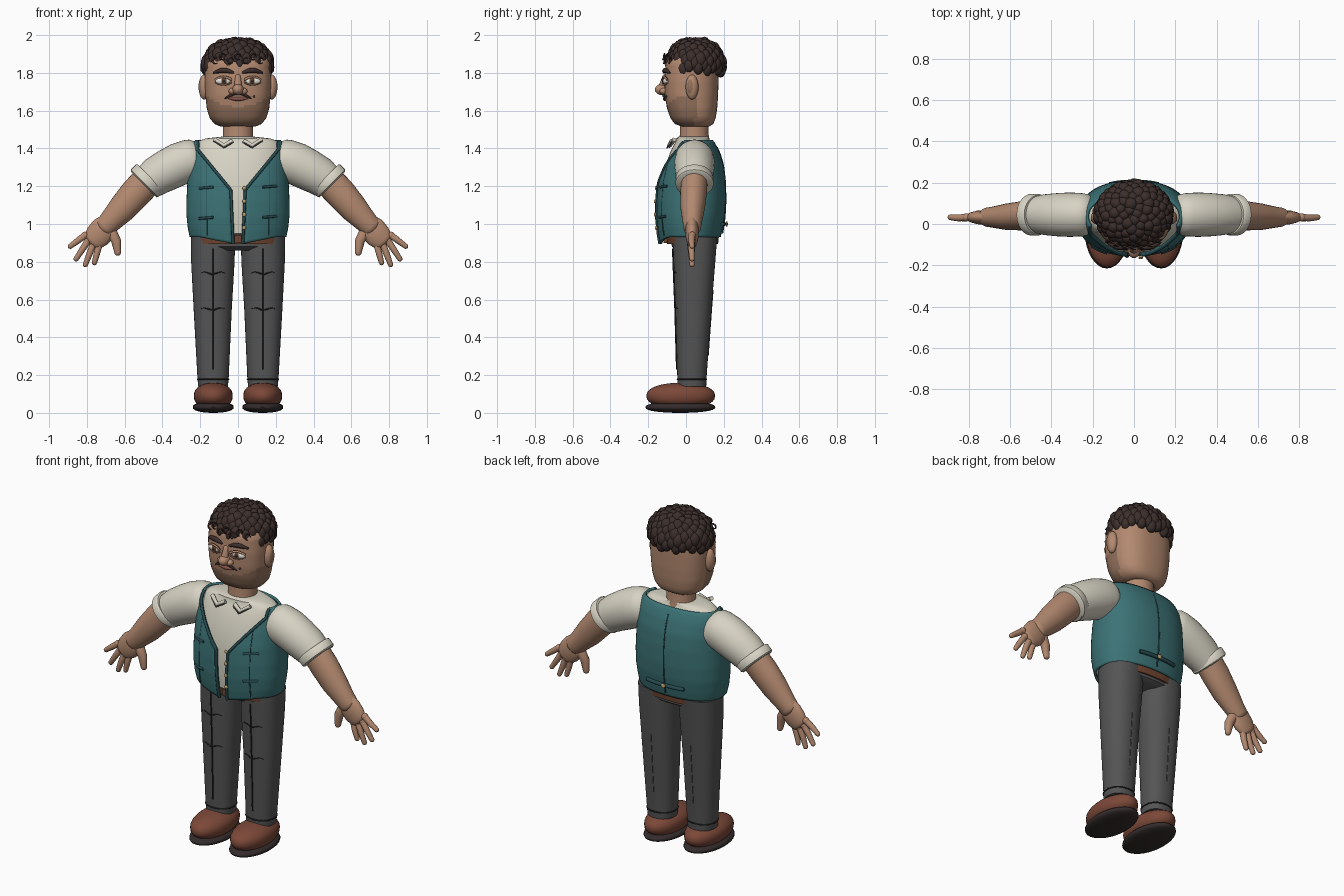
import bpy, bmesh, math, random
from mathutils import Vector

if "Cube" in bpy.data.objects:
    bpy.data.objects.remove(bpy.data.objects["Cube"])

random.seed(4)
COL = dict(skin=(.45, .25, .16), stubble=(.30, .17, .11), hair=(.045, .028, .024), cream=(.68, .65, .55),
           teal=(.045, .17, .18), dark_teal=(.02, .07, .08), grey=(.09, .09, .09), black=(.02, .02, .02),
           shoe=(.20, .065, .04), sole=(.035, .025, .025), belt=(.16, .06, .03), gold=(.5, .36, .16),
           white=(.8, .78, .72), iris=(.16, .07, .03), lip=(.25, .09, .07))
MAT = {}
for k, c in COL.items():
    MAT[k] = bpy.data.materials.new(k)
    MAT[k].diffuse_color = (*c, 1)


def finish(name, bm, mat, angle=45):
    bmesh.ops.recalc_face_normals(bm, faces=bm.faces[:])
    me = bpy.data.meshes.new(name)
    bm.to_mesh(me)
    bm.free()
    for p in me.polygons:
        p.use_smooth = True
    me.set_sharp_from_angle(angle=math.radians(angle))
    me.materials.append(MAT[mat])
    ob = bpy.data.objects.new(name, me)
    bpy.context.collection.objects.link(ob)
    return ob


def skin_rings(name, rings, mat, closed=True, cap=True, angle=45):
    bm = bmesh.new()
    vs = [[bm.verts.new(p) for p in r] for r in rings]
    n = len(vs[0])
    for a, b in zip(vs, vs[1:]):
        for i in range(n if closed else n - 1):
            j = (i + 1) % n
            bm.faces.new((a[i], a[j], b[j], b[i]))
    if cap:
        bm.faces.new(vs[0])
        bm.faces.new(vs[-1])
    return finish(name, bm, mat, angle)


# sections are (z, centre x, half width, front y, back y)
def at(secs, z):
    if z <= secs[0][0]:
        return secs[0]
    for a, b in zip(secs, secs[1:]):
        if z <= b[0]:
            t = (z - a[0]) / (b[0] - a[0])
            return [u + (v - u) * t for u, v in zip(a, b)]
    return secs[-1]


def spt(s, a, n):
    f = lambda v: math.copysign(abs(v) ** (2 / n), v)
    return Vector((s[1] + s[2] * f(math.sin(a)), (s[3] + s[4]) / 2 - (s[4] - s[3]) / 2 * f(math.cos(a)), s[0]))


def body(name, secs, mat, n=2.3, N=48, **kw):
    return skin_rings(name, [[spt(s, 2 * math.pi * i / N, n) for i in range(N)] for s in secs], mat, **kw)


def on(secs, x, z, n=2.3, out=0.0, back=False):
    s = at(secs, z)
    h = (s[4] - s[3]) / 2 * max(0, 1 - min(1, abs((x - s[1]) / s[2])) ** n) ** (1 / n) + out
    return Vector((x, (s[3] + s[4]) / 2 + (h if back else -h), z))


def tube(name, pts, mat, N=24, flat=1.0, ends=(1, 1)):
    """Tapered limb with domed ends; pts are (x, y, z, radius)."""
    P = [Vector(p[:3]) for p in pts]
    T = [(P[min(i + 1, len(P) - 1)] - P[max(i - 1, 0)]).normalized() for i in range(len(P))]
    rs = [(P[i], T[i], pts[i][3]) for i in range(len(P))]
    dome = [math.radians(d) for d in (80, 60, 40, 20)]
    r0, r1 = pts[0][3], pts[-1][3]
    if ends[0]:
        rs = [(P[0] - T[0] * r0 * math.sin(d) * ends[0], T[0], r0 * math.cos(d)) for d in dome] + rs
    if ends[1]:
        rs += [(P[-1] + T[-1] * r1 * math.sin(d) * ends[1], T[-1], r1 * math.cos(d)) for d in dome[::-1]]
    Y, rings = Vector((0, 1, 0)), []
    for c, t, r in rs:
        u = t.cross(Y).normalized()
        rings.append([c + u * r * math.cos(2 * math.pi * i / N) + Y * r * flat * math.sin(2 * math.pi * i / N) for i in range(N)])
    return skin_rings(name, rings, mat)


def ball(name, c, r, mat, seg=24, p=1.0):
    bm = bmesh.new()
    bmesh.ops.create_uvsphere(bm, u_segments=seg, v_segments=seg // 2, radius=1)
    for v in bm.verts:
        z = math.copysign(abs(v.co.z) ** p, v.co.z)
        v.co = Vector((c[0] + v.co.x * r[0], c[1] + v.co.y * r[1], c[2] + z * r[2]))
    return finish(name, bm, mat)


def stroke(name, pts, r, mat, taper=False, cyclic=False):
    cu = bpy.data.curves.new(name, 'CURVE')
    cu.dimensions, cu.bevel_depth, cu.bevel_resolution, cu.use_fill_caps = '3D', r, 2, True
    sp = cu.splines.new('POLY')
    sp.points.add(len(pts) - 1)
    sp.use_cyclic_u = cyclic
    for i, p in enumerate(pts):
        sp.points[i].co = (*p, 1)
        sp.points[i].radius = (.35 + .65 * math.sin(math.pi * i / (len(pts) - 1))) if taper else 1
    cu.materials.append(MAT[mat])
    ob = bpy.data.objects.new(name, cu)
    bpy.context.collection.objects.link(ob)
    return ob


# head with stubble on the jaw
HEAD = [(1.515, 0, .09, -.02, .12), (1.53, 0, .125, -.06, .145), (1.56, 0, .15, -.082, .157), (1.61, 0, .165, -.10, .165),
        (1.68, 0, .173, -.113, .17), (1.76, 0, .177, -.115, .172), (1.85, 0, .175, -.108, .172), (1.91, 0, .15, -.08, .15), (1.95, 0, .09, -.03, .10)]
zs = [1.515 + .0145 * i for i in range(31)]
head = body("head", [[z] + list(at(HEAD, z))[1:] for z in zs], "skin", n=2.5)
head.data.materials.append(MAT["stubble"])
for p in head.data.polygons:
    c = p.center
    if c.y < .05 and c.z < 1.62 + .06 * min(1, abs(c.x) / .17) ** 2:
        p.material_index = 1
body("neck", [(1.42, 0, .085, -.04, .13), (1.47, 0, .08, -.033, .12), (1.56, 0, .08, -.033, .12)], "skin", n=2)
face = lambda x, z, out=0.0: on(HEAD, x, z, 2.5, out)

# face features
ball("nose", (0, -.125, 1.712), (.03, .04, .03), "skin")
tube("nose_bridge", [(0, -.112, 1.78, .014), (0, -.128, 1.72, .022)], "skin", 16)
stroke("mouth", [face(-.055 + .011 * i, 1.668 - .006 * math.sin(math.pi * i / 10), .002) for i in range(11)], .011, "lip", True)
ball("mole", face(.085, 1.675), (.006, .006, .006), "hair", 12)
for s, side in ((-1, "right"), (1, "left")):
    ball(side + "_nostril", (s * .03, -.118, 1.703), (.02, .022, .018), "skin", 16)
    ball(side + "_eye", face(s * .077, 1.757, -.004), (.043, .018, .021), "white")
    e = face(s * .075, 1.757, .008)
    ball(side + "_iris", e, (.017, .008, .018), "iris", 16)
    ball(side + "_pupil", e + Vector((0, -.005, 0)), (.008, .005, .009), "black", 12)
    for nm, z, h, r, m in (("upper_lid", 1.763, .016, .006, "skin"), ("lash", 1.768, .014, .003, "hair"), ("lower_lid", 1.75, -.014, .004, "skin")):
        stroke(side + "_" + nm, [face(s * (.033 + .011 * i), z + h * math.sin(math.pi * i / 8), .010) for i in range(9)], r, m)
    stroke(side + "_brow", [face(s * (.022 + .012 * i), 1.80 + .013 * math.sin(math.pi * i / 9), .006) for i in range(10)], .014, "hair", True)
    stroke(side + "_moustache", [face(s * (.006 + .008 * i), 1.688 - .0004 * i * i, .008) for i in range(9)], .007, "hair", True)
    ball(side + "_ear", (s * .18, .032, 1.725), (.028, .034, .066), "skin")
    ball(side + "_inner_ear", (s * .197, .026, 1.727), (.012, .019, .042), "stubble", 16)

# hair: a cap covered in curls
hc, hr = Vector((0, .05, 1.835)), (.166, .137, .125)
body("hair_cap", [(1.835 + .14 * math.sin(a), 0, .168 * math.cos(a), .05 - .14 * math.cos(a), .05 + .14 * math.cos(a))
                  for a in [i * math.pi / 22 for i in range(11)]], "hair", n=2)
bm = bmesh.new()
for i in range(210):
    u = 1 - 2 * (i + .5) / 210
    a = i * 2.39996
    q = math.sqrt(1 - u * u)
    d = Vector((q * math.cos(a), q * math.sin(a), u))
    c = hc + Vector((d.x * hr[0], d.y * hr[1], d.z * hr[2]))
    if c.z < (1.85 if d.y < -.55 else 1.815):
        continue
    k = random.uniform(.027, .036)
    new = bmesh.ops.create_icosphere(bm, subdivisions=2, radius=1)["verts"]
    for v in new:
        v.co = c + Vector((v.co.x * k, v.co.y * k, v.co.z * (k + .012 * q)))
finish("hair_curls", bm, "hair", 60)
for i in range(7):
    x = -.12 + .04 * i
    stroke("forehead_curl", [(x + .016 * math.cos(t), -.108 + .05 * (abs(x) / .15) ** 2 - .003 * t, 1.865 + .02 * (i % 2) + .016 * math.sin(t))
                             for t in [j * .6 for j in range(10)]], .005, "hair", True)

# shirt
VEST = [(.89, 0, .25, -.132, .178), (.95, 0, .26, -.142, .188), (1.03, 0, .267, -.15, .2), (1.12, 0, .267, -.15, .205), (1.22, 0, .262, -.143, .203),
        (1.31, 0, .256, -.122, .193), (1.38, 0, .248, -.098, .172), (1.42, 0, .237, -.078, .152), (1.44, 0, .222, -.066, .138)]
body("shirt", [(s[0], 0, s[2] - .014, s[3] + .014, s[4] - .014) for s in VEST[1:]]
     + [(1.453, 0, .17, -.052, .12), (1.462, 0, .09, -.04, .12)], "cream")
for s in (-1, 1):
    stroke("collar_point", [(s * .125, -.062, 1.447), (s * .075, -.088, 1.415), (s * .03, -.075, 1.44)], .012, "cream")
    stroke("collar_edge", [(s * .122, -.073, 1.437), (s * .075, -.1, 1.404), (s * .03, -.087, 1.43)], .004, "grey")


# waistcoat, open in a V at the front
def gap(z):
    return .022 + .012 * max(0, min(1, (z - .9) / .28)) + max(0, min(.175, (z - 1.18) * .82))


rings, M = [], 60
for i in range(37):
    z0, row = .89 + .55 * i / 36, []
    for j in range(M + 1):
        s = list(at(VEST, z0))
        a0 = math.asin(min(1, gap(z0) / s[2]) ** (2.3 / 2))
        a = a0 + (2 * math.pi - 2 * a0) * j / M
        p = spt(s, a, 2.3)
        p.z += .042 * (1 - i / 36) ** 3 * min(1, abs(p.x) / .2 if math.cos(a) > 0 else 1)
        row.append(p)
    rings.append(row)
vest = skin_rings("waistcoat", rings, "teal", closed=False, cap=False)
m = vest.modifiers.new("thickness", 'SOLIDIFY')
m.thickness, m.offset = .012, 0

# waistcoat piping, pockets, seams and buttons
for s in (-1, 1):
    stroke("lapel_piping", [on(VEST, s * (gap(z) + .004), z, out=.006) for z in [.895 + .0135 * i for i in range(41)]], .008, "dark_teal")
    for z in (1.195, 1.035):
        stroke("pocket_welt", [on(VEST, s * (.13 + .0125 * i), z + .001 * i * s, out=.006) for i in range(7)], .007, "dark_teal")
    stroke("front_dart", [on(VEST, s * .165, .94 + .035 * i, out=.005) for i in range(12)], .003, "dark_teal")
for z in (1.19, 1.12, 1.05, .98):
    ball("button", on(VEST, .033, z, out=.014), (.011, .007, .011), "gold", 12)
stroke("back_seam", [on(VEST, 0, .95 + .035 * i, out=.005, back=True) for i in range(14)], .004, "dark_teal")
stroke("back_strap", [on(VEST, -.12 + .02 * i, 1.0, out=.008, back=True) for i in range(13)], .011, "dark_teal")
ball("strap_buckle", on(VEST, 0, 1.0, out=.02, back=True), (.014, .006, .014), "gold", 12)

# belt, hips and trousers
body("belt", [(.895, 0, .24, -.10, .17), (.945, 0, .243, -.105, .175)], "belt")
body("belt_buckle", [(.9, 0, .025, -.118, -.09), (.94, 0, .025, -.118, -.09)], "belt", n=8)
body("hips", [(.86, 0, .20, -.05, .13), (.88, 0, .232, -.075, .16), (.95, 0, .235, -.08, .165)], "grey")
for s, side in ((-1, "right"), (1, "left")):
    LEG = [(.14, s * .132, .079, -.045, .107), (.19, s * .132, .083, -.046, .109), (.55, s * .134, .101, -.056, .135),
           (.8, s * .133, .115, -.066, .155), (.93, s * .132, .117, -.07, .165)]
    body(side + "_trouser_leg", LEG, "grey")
    stroke("trouser_crease", [on(LEG, s * .13, .23 + .064 * i, out=.002) for i in range(11)], .004, "black")
    stroke("back_crease", [on(LEG, s * .13, .3 + .05 * i, out=.001, back=True) for i in range(8)], .002, "grey")
    for z in (.74, .55):
        stroke("knee_fold", [on(LEG, s * (.07 + .018 * i), z + .006 * math.sin(i * 1.3), out=.001) for i in range(8)], .004, "black", True)
    stroke("trouser_hem", [spt(at(LEG, .178), math.pi * i / 16, 2.3) for i in range(32)], .004, "black", cyclic=True)
    # shoes
    ball(side + "_shoe", (s * .131, -.028, .09), (.103, .182, .07), "shoe", 32, .85)
    ball(side + "_sole", (s * .131, -.03, .03), (.108, .185, .03), "sole", 32, .8)
    # arms
    y = .045
    tube(side + "_sleeve", [(s * .25, y, 1.34, .11), (s * .31, y, 1.318, .113), (s * .37, y, 1.288, .11), (s * .43, y, 1.255, .104), (s * .485, y, 1.215, .092)],
         "cream", 32, .95, (.75, 0))
    tube(side + "_cuff", [(s * .463, y, 1.247, .096), (s * .468, y, 1.242, .103), (s * .495, y, 1.215, .103), (s * .50, y, 1.21, .095)], "cream", 32, .98, (0, 0))
    tube(side + "_forearm", [(s * .47, y, 1.24, .082), (s * .54, y - .005, 1.165, .083), (s * .61, y - .01, 1.085, .076), (s * .68, y - .012, 1.01, .06), (s * .705, y - .012, .985, .056)],
         "skin", 28, .85, (0, .6))
    # hands
    h = .032
    tube(side + "_palm", [(s * .68, h, 1.015, .052), (s * .71, h, .975, .07), (s * .745, h, .935, .068), (s * .765, h, .915, .058)], "skin", 24, .5, (.5, .5))
    for nm, x0, z0, x1, z1 in (("index", .735, .89, .76, .795), ("middle", .768, .89, .808, .785), ("ring", .795, .91, .857, .815), ("little", .81, .94, .888, .882)):
        mx, mz = (x0 + x1) / 2, (z0 + z1) / 2
        tube(side + "_" + nm + "_finger", [(s * x0, h, z0, .018), (s * mx, h - .003, mz, .0165), (s * x1, h, z1, .0135)], "skin", 14)
        ball(side + "_" + nm + "_knuckle", (s * x0, h, z0), (.02, .02, .02), "skin", 12)
    tube(side + "_thumb", [(s * .672, h, .96, .03), (s * .645, h - .005, .91, .026), (s * .637, h - .005, .85, .018)], "skin", 16, .9)

for m in bpy.data.materials:
    if m.users and not m.is_grease_pencil:
        m.use_nodes = True
        m.node_tree.nodes["Principled BSDF"].inputs["Base Color"].default_value = m.diffuse_color
